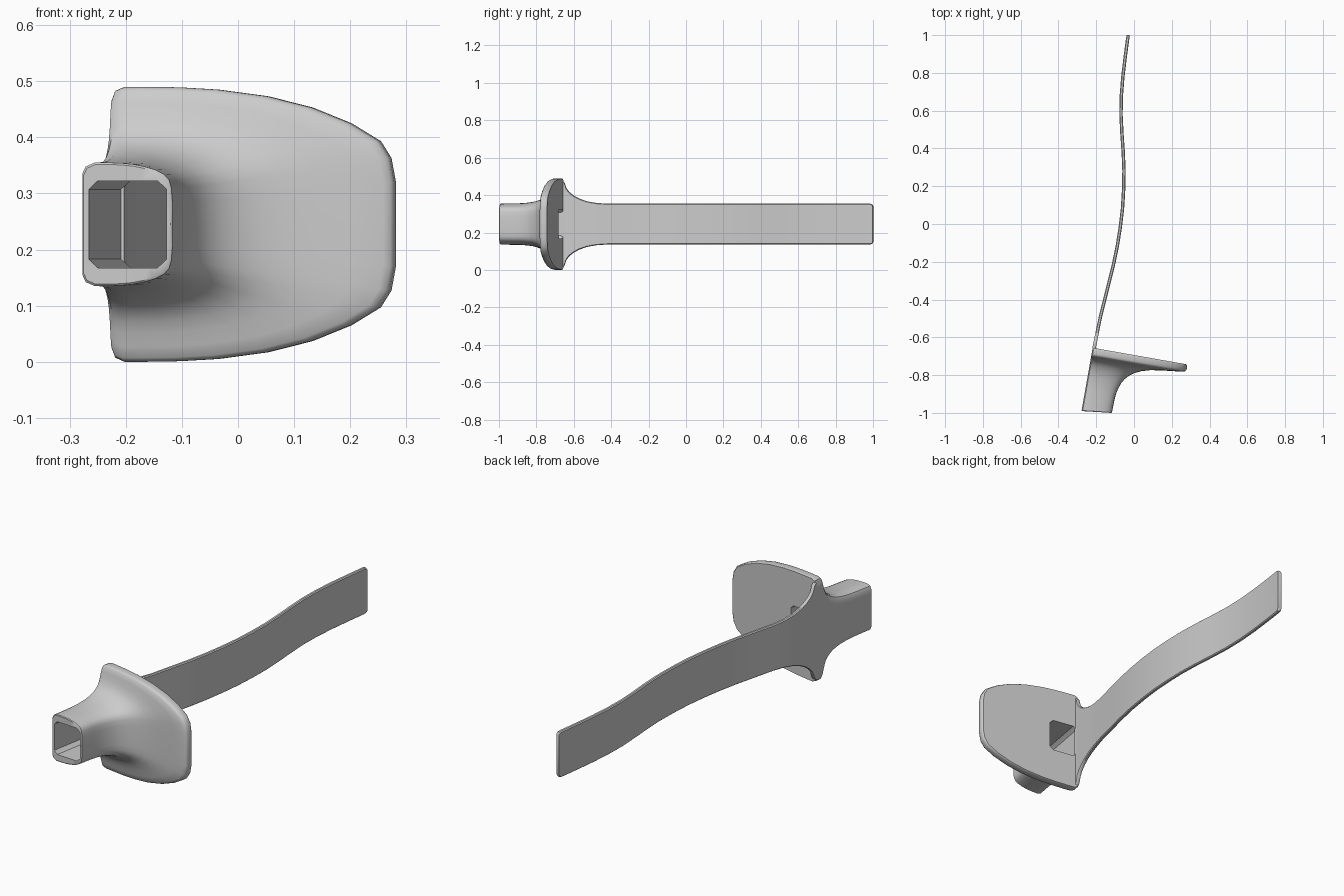
import bpy, bmesh, math
from mathutils import Vector

if "Cube" in bpy.data.objects:
    bpy.data.objects.remove(bpy.data.objects["Cube"])

CZ = 0.245                      # mid height, everything mirrors about it
A = math.radians(10)            # the holder is turned 10 degrees about z


def place(u, v, h):
    """Holder coordinates (across, along, height from middle) to world."""
    return Vector((-0.278 + u * math.cos(A) + v * math.sin(A),
                   -0.99 - u * math.sin(A) + v * math.cos(A), CZ + h))


def ring(half):
    """Close a half outline by mirroring it about h = 0."""
    return half + [(u, -h) for u, h in half[-2:0:-1]]


def loft(name, rings, closed=False):
    bm = bmesh.new()
    rows = [[bm.verts.new(p) for p in r] for r in rings]
    n = len(rows[0])
    pairs = list(zip(rows, rows[1:]))
    if closed:
        pairs.append((rows[-1], rows[0]))
    for a, b in pairs:
        for i in range(n):
            j = (i + 1) % n
            bm.faces.new((a[i], a[j], b[j], b[i]))
    if not closed:
        bm.faces.new(rows[0])
        bm.faces.new(rows[-1])
    bmesh.ops.recalc_face_normals(bm, faces=bm.faces)
    me = bpy.data.meshes.new(name)
    bm.to_mesh(me)
    bm.free()
    ob = bpy.data.objects.new(name, me)
    bpy.context.collection.objects.link(ob)
    bpy.ops.object.select_all(action='DESELECT')
    ob.select_set(True)
    bpy.context.view_layer.objects.active = ob
    bpy.ops.object.shade_smooth_by_angle(angle=math.radians(35))
    return ob


# matching half outlines: D-shaped flange, socket tube, octagonal bore
flange = ring([(0, 0), (0, .2), (0, .222), (.006, .238), (.022, .245),
               (.06, .245), (.12, .244), (.19, .24), (.28, .228), (.36, .208),
               (.43, .18), (.483, .148), (.502, .118), (.51, .075), (.51, 0)])
tube = ring([(0, 0), (0, .07), (0, .09), (.006, .103), (.022, .11),
             (.045, .11), (.07, .109), (.09, .107), (.11, .103), (.13, .097),
             (.145, .089), (.154, .079), (.158, .065), (.16, .04), (.16, 0)])
bore = ring([(.012, 0), (.012, .04), (.012, .062), (.02, .07), (.028, .0775),
             (.045, .0775), (.06, .0775), (.08, .0775), (.1, .0775),
             (.118, .0775), (.134, .0775), (.142, .07), (.15, .062),
             (.15, .03), (.15, 0)])


def tilt(u, v):
    """The front mouth is cut slightly oblique."""
    return v + .018 * u / .16 * max(0, 1 - v / .12)


# flared socket: tube blending into the flange, then back through the bore
sweep = [(.003, 0), (.08, .005), (.12, .012), (.15, .03), (.18, .06),
         (.205, .1), (.228, .16), (.248, .24), (.264, .34), (.276, .46),
         (.285, .62), (.292, .8), (.298, .95), (.303, .985), (.311, 1),
         (.33, 1), (.337, .992), (.34, .98)]
rings = [[place(.003 + u * .965, tilt(u, 0), h * .97) for u, h in tube]]
for v, w in sweep:
    rings.append([place(a + (c - a) * w, tilt(a, v), b + (d - b) * w)
                  for (a, b), (c, d) in zip(tube, flange)])
rings.append([place(u, .34, h) for u, h in bore])
rings.append([place(u, tilt(u, 0), h) for u, h in bore])
loft("flared_socket", rings, closed=True)

# wavy strap: stations of (y, x of the middle, half height)
stations = [(-.665, -.212, .236), (-.65, -.210, .222), (-.64, -.208, .192),
            (-.625, -.205, .172), (-.60, -.200, .152), (-.57, -.194, .136),
            (-.53, -.186, .122), (-.48, -.175, .113), (-.42, -.160, .109),
            (-.32, -.135, .109), (-.22, -.110, .109), (-.12, -.089, .109),
            (-.02, -.073, .109), (.08, -.061, .109), (.18, -.055, .109),
            (.28, -.053, .109), (.38, -.057, .109), (.48, -.064, .109),
            (.58, -.069, .109), (.68, -.067, .109), (.78, -.059, .109),
            (.88, -.047, .109), (.985, -.033, .109), (.995, -.031, .106),
            (1.0, -.030, .098)]
T = .009
rings = []
for i, (y, x, h) in enumerate(stations):
    y0, x0, _ = stations[max(i - 1, 0)]
    y1, x1, _ = stations[min(i + 1, len(stations) - 1)]
    d = Vector((x1 - x0, y1 - y0)).normalized()
    nx, ny = d.y * T, -d.x * T
    e = .004                    # softened long edges
    rings.append([Vector((x + s * nx, y + s * ny, CZ + g)) for s, g in
                  ((-1, -h + e), (-.5, -h), (.5, -h), (1, -h + e),
                   (1, h - e), (.5, h), (-.5, h), (-1, h - e))])
loft("strap", rings)
